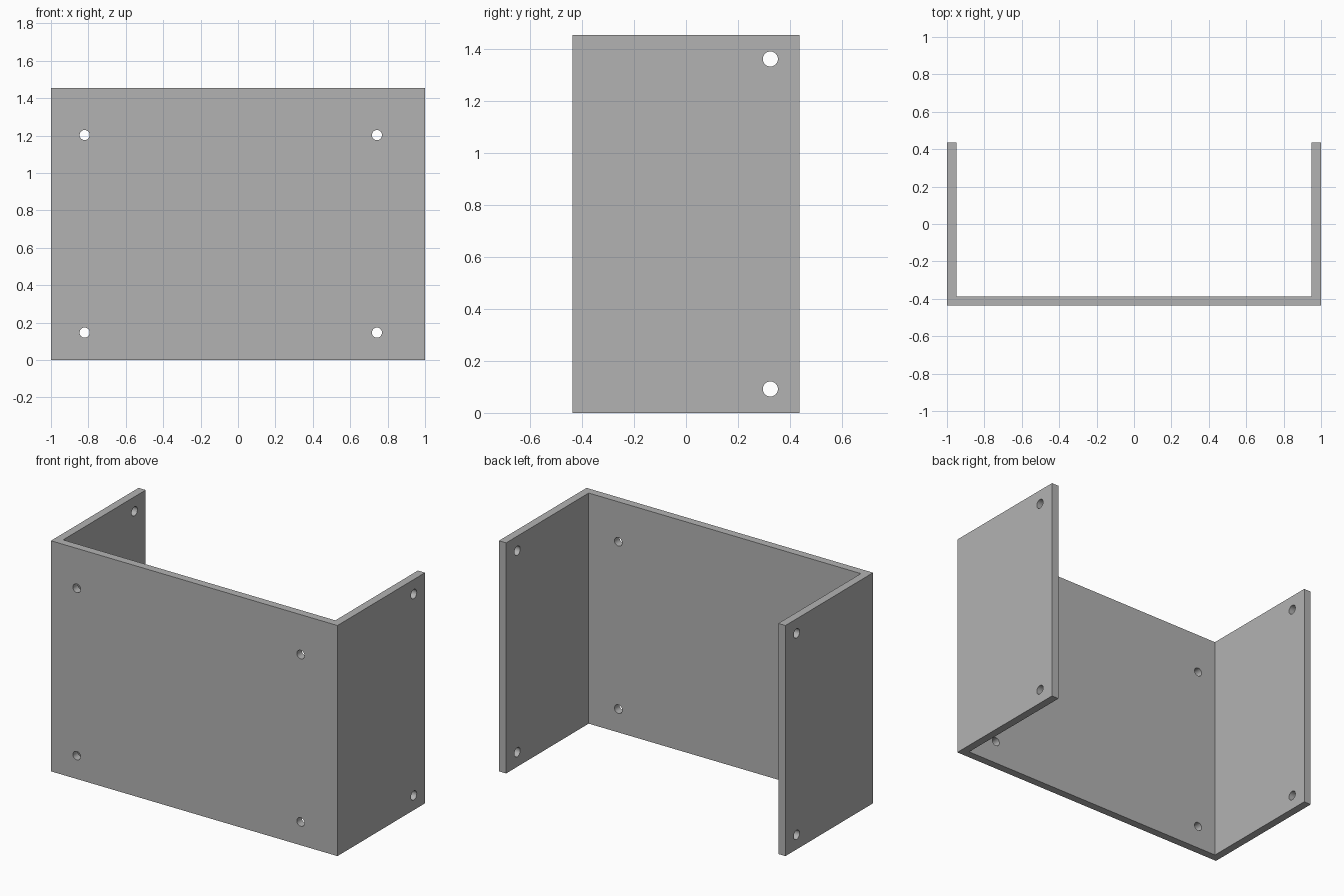
import bpy
import math

default = bpy.data.objects.get("Cube")
if default:
    bpy.data.objects.remove(default, do_unlink=True)

WIDTH, DEPTH, HEIGHT, THICK = 2.0, 0.873, 1.455, 0.05
HX, HY = WIDTH / 2, DEPTH / 2

grey = bpy.data.materials.new("plain_grey")
grey.use_nodes = True
colour = (0.45, 0.45, 0.45, 1)
grey.diffuse_color = colour
grey.node_tree.nodes["Principled BSDF"].inputs["Base Color"].default_value = colour

# U-shaped bracket: plan profile extruded upward
profile = [(-HX, -HY), (HX, -HY), (HX, HY), (HX - THICK, HY),
           (HX - THICK, THICK - HY), (THICK - HX, THICK - HY),
           (THICK - HX, HY), (-HX, HY)]
n = len(profile)
verts = [(x, y, z) for z in (0, HEIGHT) for x, y in profile]
faces = [tuple(reversed(range(n))), tuple(range(n, 2 * n))]
faces += [(i, (i + 1) % n, (i + 1) % n + n, i + n) for i in range(n)]
mesh = bpy.data.meshes.new("bracket")
mesh.from_pydata(verts, [], faces)
mesh.materials.append(grey)
bracket = bpy.data.objects.new("bracket", mesh)
bpy.context.collection.objects.link(bracket)


def drill(name, location, rotation, radius, length):
    """Cut a round screw hole through the bracket."""
    bpy.ops.mesh.primitive_cylinder_add(vertices=32, radius=radius, depth=length,
                                        location=location, rotation=rotation)
    cutter = bpy.context.object
    cutter.name = name
    cutter.data.materials.append(grey)
    bpy.context.view_layer.objects.active = bracket
    cut = bracket.modifiers.new(name, "BOOLEAN")
    cut.operation = "DIFFERENCE"
    cut.solver = "EXACT"
    cut.object = cutter
    bpy.ops.object.modifier_apply(modifier=name)
    bpy.data.objects.remove(cutter, do_unlink=True)


# Four holes in the front panel
for x in (-0.82, 0.743):
    for z in (0.147, 1.203):
        drill("front_hole", (x, -HY + THICK / 2, z), (math.pi / 2, 0, 0), 0.027, 0.2)

# Two holes near the rear edge of each side panel
for side in (-1, 1):
    for z in (0.092, 1.363):
        drill("side_hole", (side * (HX - THICK / 2), 0.325, z),
              (0, math.pi / 2, 0), 0.029, 0.2)

# Smooth hole walls, crisp panel edges
bpy.ops.object.select_all(action="DESELECT")
bracket.select_set(True)
bpy.context.view_layer.objects.active = bracket
bpy.ops.object.shade_smooth_by_angle(angle=math.radians(30))
